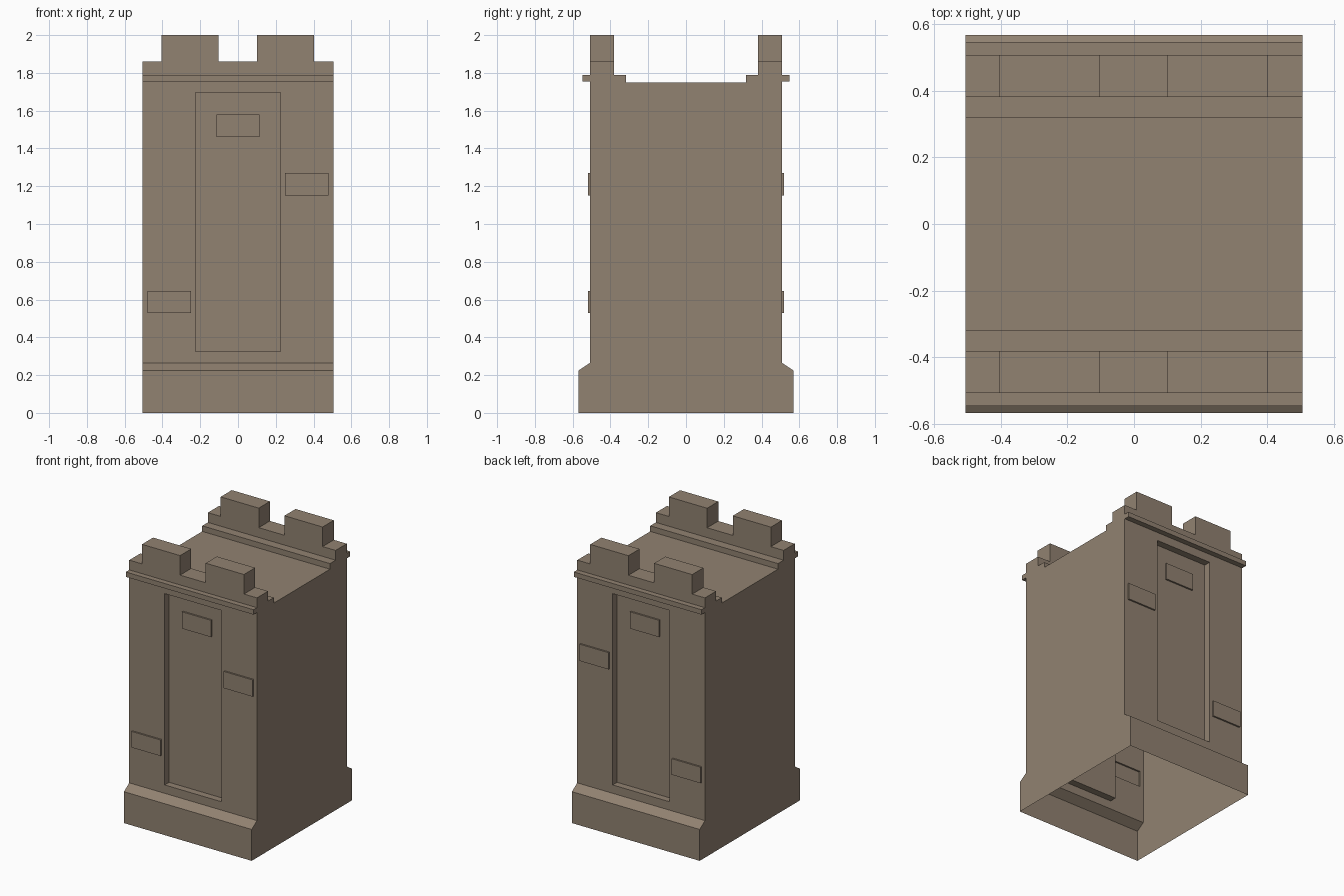
import bpy, bmesh
from mathutils import Vector

if "Cube" in bpy.data.objects:
    bpy.data.objects.remove(bpy.data.objects["Cube"])

HALF_X, WALL_Y, TOP_Z = 0.506, 0.508, 1.86
EPS = 1e-4

stone = bpy.data.materials.new("warm grey stone")
stone.diffuse_color = (0.285, 0.223, 0.165, 1)
stone.use_nodes = True
stone.node_tree.nodes["Principled BSDF"].inputs["Base Color"].default_value = stone.diffuse_color

bm = bmesh.new()

# Wall section: half profile (y, z) mirrored, swept along x
half = [(0.568, 0), (0.568, 0.225), (WALL_Y, 0.265), (WALL_Y, 1.755),
        (0.547, 1.755), (0.547, 1.79), (WALL_Y, 1.79), (WALL_Y, TOP_Z),
        (0.382, TOP_Z), (0.382, 1.79), (0.318, 1.79), (0.318, 1.75)]
profile = half + [(-y, z) for y, z in reversed(half)]
ends = [[bm.verts.new((x, y, z)) for y, z in profile] for x in (-HALF_X, HALF_X)]
for ring in ends:
    bm.faces.new(ring)
for i in range(len(profile)):
    j = (i + 1) % len(profile)
    bm.faces.new((ends[0][i], ends[0][j], ends[1][j], ends[1][i]))


def on_plane(axis, value, box=None):
    """Faces lying on a plane, optionally with centre inside (x0, x1, z0, z1)."""
    found = []
    for f in bm.faces:
        if all(abs(v.co[axis] - value) < EPS for v in f.verts):
            c = f.calc_center_median()
            if box is None or (box[0] < c.x < box[1] and box[2] < c.z < box[3]):
                found.append(f)
    return found


def cut(axis, value, box, line_axis, positions):
    """Score straight lines across the chosen faces."""
    for p in positions:
        faces = on_plane(axis, value, box)
        edges = list({e for f in faces for e in f.edges})
        verts = list({v for f in faces for v in f.verts})
        point, normal = Vector(), Vector()
        point[line_axis], normal[line_axis] = p, 1
        bmesh.ops.bisect_plane(bm, geom=verts + edges + faces, dist=1e-5,
                               plane_co=point, plane_no=normal)


def push(faces, offset):
    """Extrude a patch of faces along an offset."""
    res = bmesh.ops.extrude_face_region(bm, geom=faces)
    moved = [g for g in res["geom"] if isinstance(g, bmesh.types.BMVert)]
    bmesh.ops.translate(bm, verts=moved, vec=offset)
    old = [f for f in faces if f.is_valid]
    if old:
        bmesh.ops.delete(bm, geom=old, context='FACES')


panel = (-0.225, 0.225, 0.325, 1.695)
panel_brick = (-0.115, 0.115, 1.46, 1.58)
wall_bricks = [(0.25, 0.48, 1.15, 1.27), (-0.48, -0.25, 0.53, 0.645)]
patches = [panel, panel_brick] + wall_bricks
wall = (-1, 1, 0.265, 1.755)
DEPTH, RAISE = 0.05, 0.012

# Recessed panel and raised bricks on the front and back
for s in (-1, 1):
    y = s * WALL_Y
    cut(1, y, wall, 0, sorted({x for b in patches for x in b[:2]}))
    cut(1, y, wall, 2, sorted({z for b in patches for z in b[2:]}))
    for b in wall_bricks:
        push(on_plane(1, y, b), (0, s * RAISE, 0))
    push(on_plane(1, y, panel), (0, -s * DEPTH, 0))
    push(on_plane(1, s * (WALL_Y - DEPTH), panel_brick), (0, s * RAISE, 0))

# Battlements rising from both parapets
merlons = [(-0.405, -0.103), (0.1, 0.403)]
cut(2, TOP_Z, None, 0, [x for m in merlons for x in m])
for x0, x1 in merlons:
    push(on_plane(2, TOP_Z, (x0, x1, 0, 3)), (0, 0, 2 - TOP_Z))

# Clean normals, then open the underside
bmesh.ops.recalc_face_normals(bm, faces=bm.faces[:])
bmesh.ops.delete(bm, geom=on_plane(2, 0), context='FACES_ONLY')

mesh = bpy.data.meshes.new("castle_wall_section")
bm.to_mesh(mesh)
bm.free()
mesh.materials.append(stone)
obj = bpy.data.objects.new("castle_wall_section", mesh)
bpy.context.collection.objects.link(obj)
